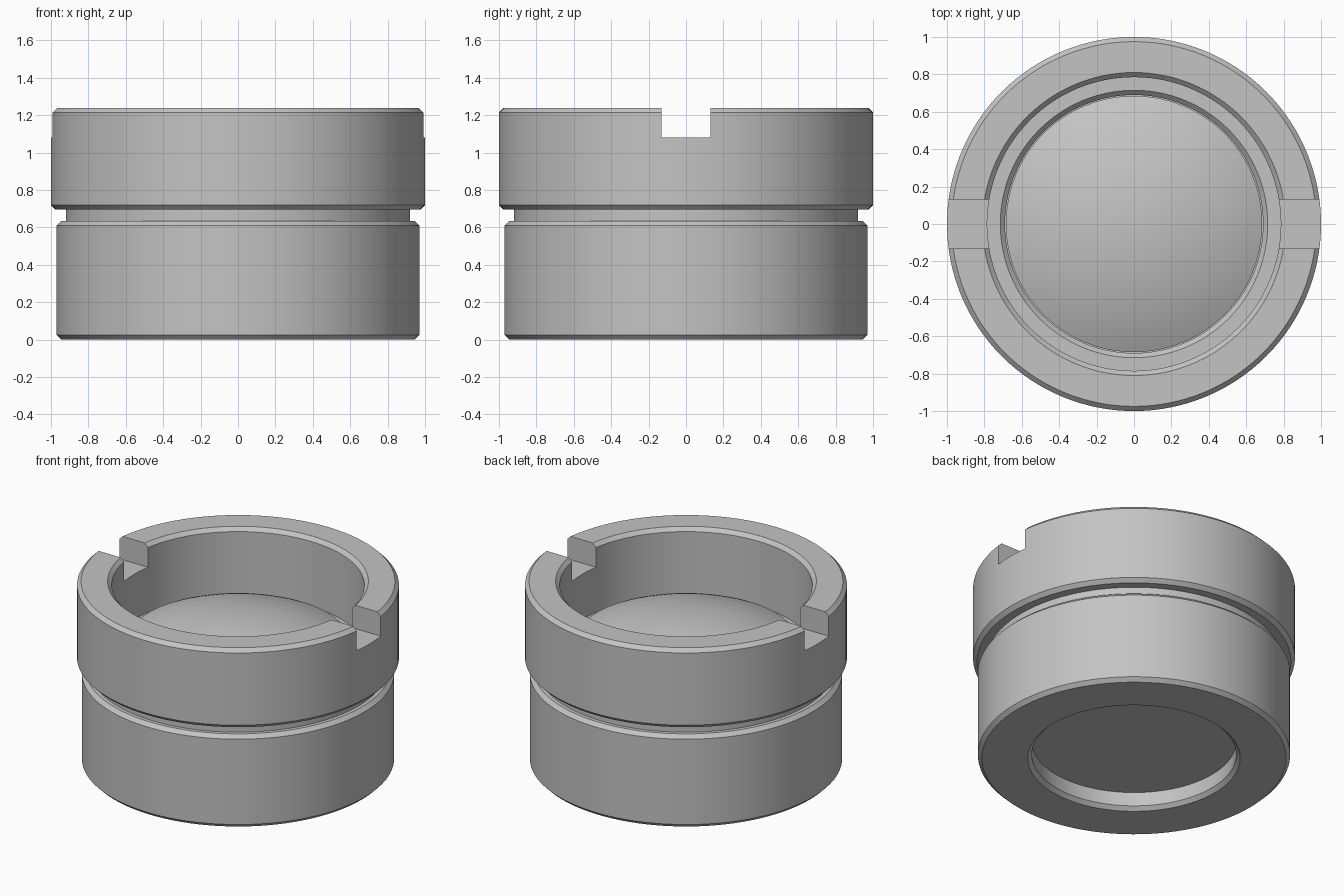
import bpy, bmesh, math

SEGMENTS = 128

if "Cube" in bpy.data.objects:
    bpy.data.objects.remove(bpy.data.objects["Cube"], do_unlink=True)

# One plain grey for everything
grey = bpy.data.materials.new("plain_grey")
grey.use_nodes = True
colour = (0.55, 0.55, 0.55, 1)
grey.diffuse_color = colour
grey.node_tree.nodes["Principled BSDF"].inputs["Base Color"].default_value = colour


def select_only(obj):
    bpy.ops.object.select_all(action="DESELECT")
    obj.select_set(True)
    bpy.context.view_layer.objects.active = obj


def lathe(name, profile, closed):
    """Turn a profile of (radius, height) points around the z axis."""
    bm = bmesh.new()
    verts = [bm.verts.new((r, 0, z)) for r, z in profile]
    edges = [bm.edges.new(pair) for pair in zip(verts, verts[1:])]
    if closed:
        edges.append(bm.edges.new((verts[-1], verts[0])))
    bmesh.ops.spin(bm, geom=verts + edges, cent=(0, 0, 0), axis=(0, 0, 1),
                   angle=math.tau, steps=SEGMENTS, use_merge=True)
    bmesh.ops.remove_doubles(bm, verts=bm.verts, dist=1e-5)
    bmesh.ops.recalc_face_normals(bm, faces=bm.faces)
    mesh = bpy.data.meshes.new(name)
    bm.to_mesh(mesh)
    bm.free()
    mesh.materials.append(grey)
    obj = bpy.data.objects.new(name, mesh)
    bpy.context.collection.objects.link(obj)
    return obj


# Housing: stepped tube with chamfered rims and a groove around the waist
housing = lathe("housing", [
    (0.66, 0), (0.945, 0), (0.97, 0.025),
    (0.97, 0.61), (0.945, 0.635), (0.92, 0.635), (0.92, 0.695),
    (0.975, 0.695), (1.0, 0.72), (1.0, 1.215), (0.975, 1.24),
    (0.81, 1.24), (0.785, 1.215), (0.785, 0.77),
    (0.715, 0.77), (0.69, 0.745), (0.69, 0.12),
    (0.635, 0.12), (0.635, 0.025),
], closed=True)

# Spanner slot across the top rim
bpy.ops.mesh.primitive_cube_add(size=1, location=(0, 0, 1.28))
cutter = bpy.context.object
cutter.name = "slot_cutter"
cutter.scale = (2.4, 0.26, 0.4)
cutter.hide_render = True
cutter.data.materials.append(grey)
slot = housing.modifiers.new("slot", "BOOLEAN")
slot.operation = "DIFFERENCE"
slot.solver = "EXACT"
slot.object = cutter
select_only(housing)
bpy.ops.object.modifier_apply(modifier=slot.name)
bpy.data.objects.remove(cutter, do_unlink=True)

# Lens: flat underside, straight edge, spherical dome on top
lens_radius, sphere_radius, apex = 0.685, 1.55, 1.0
dome = []
for i in range(17):
    r = lens_radius * (1 - i / 16)
    dome.append((r, apex - sphere_radius + math.sqrt(sphere_radius ** 2 - r ** 2)))
lens = lathe("lens", [(0, 0.12), (lens_radius, 0.12)] + dome, closed=False)

for part in (housing, lens):
    select_only(part)
    bpy.ops.object.shade_smooth_by_angle(angle=math.radians(25))
